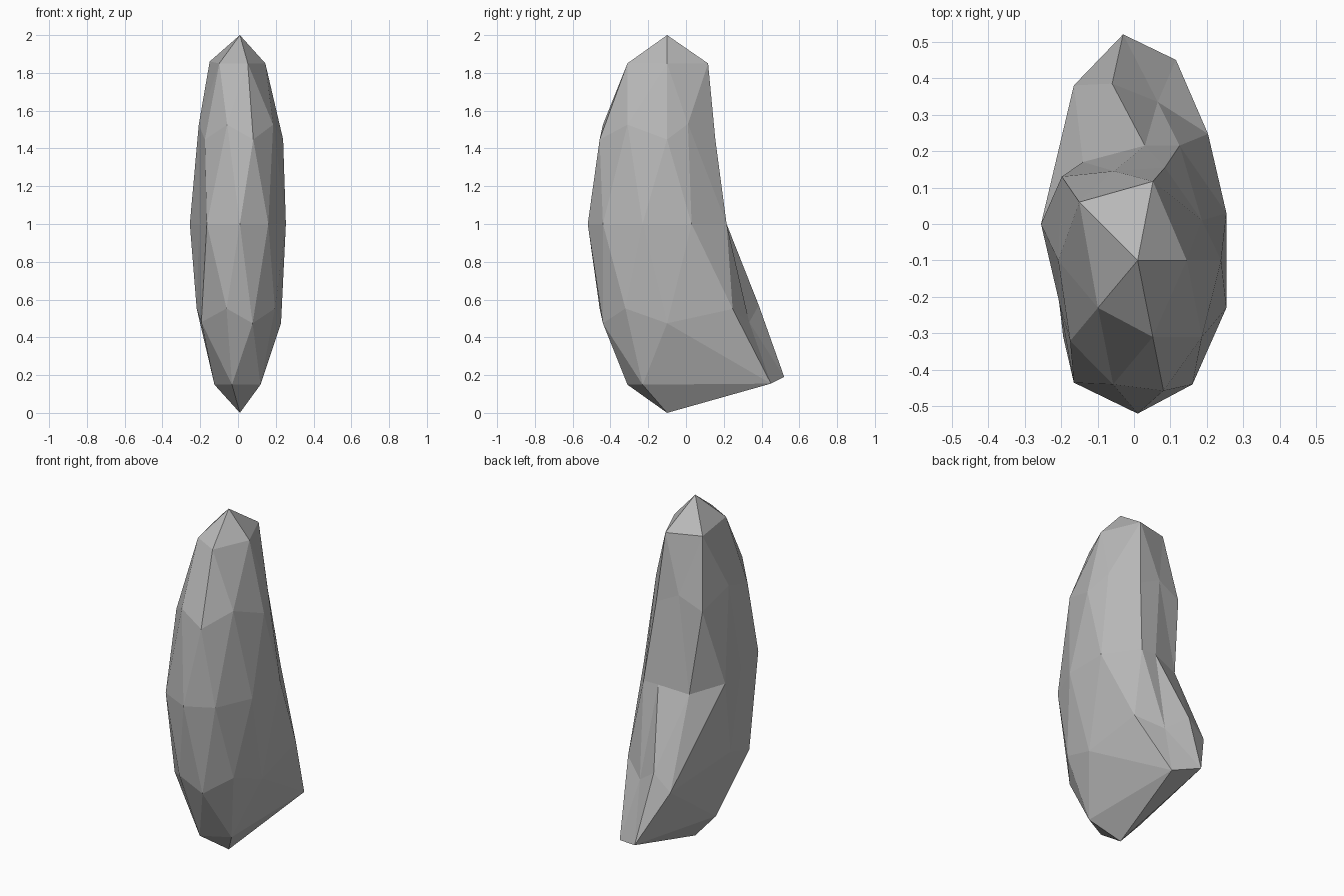
import bpy, bmesh
from mathutils import Vector

# Tall boulder: a stretched icosphere with the back and left side reshaped
bm = bmesh.new()
bmesh.ops.create_icosphere(bm, subdivisions=2, radius=1.0)
unit = {v: v.co.copy() for v in bm.verts}
for v in bm.verts:
    v.co = Vector((v.co.x * 0.256 + 0.01, v.co.y * 0.42 - 0.1, v.co.z + 1.0))

# (direction on the unit sphere) -> final position
moves = [
    # foot pulled out to the back
    ((0.43, 0.31, -0.85), (0.115, 0.45, 0.155)),
    ((-0.16, 0.50, -0.85), (-0.03, 0.52, 0.19)),
    ((-0.28, 0.85, -0.45), (-0.06, 0.385, 0.57)),
    ((-0.69, 0.50, -0.53), (-0.165, 0.38, 0.48)),
    ((0.72, 0.53, -0.45), (0.203, 0.247, 0.55)),
    ((0.26, 0.81, -0.53), (0.065, 0.335, 0.48)),
    # hollow in the upper back
    ((0.59, 0.81, 0.0), (0.125, 0.215, 1.0)),
    ((0.0, 1.0, 0.0), (0.03, 0.215, 1.0)),
    ((-0.59, 0.81, 0.0), (-0.14, 0.17, 0.97)),
    ((-0.72, 0.53, 0.45), (-0.198, 0.13, 1.455)),
    ((-0.26, 0.81, 0.53), (-0.055, 0.145, 1.52)),
    ((0.28, 0.85, 0.45), (0.085, 0.155, 1.45)),
    ((0.69, 0.50, 0.53), (0.186, 0.01, 1.53)),
    ((0.16, 0.50, 0.85), (0.052, 0.117, 1.85)),
    ((-0.43, 0.31, 0.85), (-0.15, 0.06, 1.86)),
    # left side bumps
    ((-0.95, 0.31, 0.0), (-0.255, 0.0, 1.0)),
    ((-0.95, -0.31, 0.0), (-0.205, -0.215, 1.0)),
    ((-0.59, -0.81, 0.0), (-0.165, -0.435, 1.0)),
    ((-0.69, -0.50, -0.53), (-0.194, -0.31, 0.48)),
]
for direction, position in moves:
    d = Vector(direction)
    nearest = min(bm.verts, key=lambda v: (unit[v] - d).length)
    nearest.co = Vector(position)

bmesh.ops.recalc_face_normals(bm, faces=bm.faces)
mesh = bpy.data.meshes.new("boulder")
bm.to_mesh(mesh)
bm.free()

# Dark stone grey
stone = bpy.data.materials.new("stone")
stone.diffuse_color = (0.48, 0.48, 0.48, 1.0)
mesh.materials.append(stone)
bpy.context.collection.objects.link(bpy.data.objects.new("boulder", mesh))
